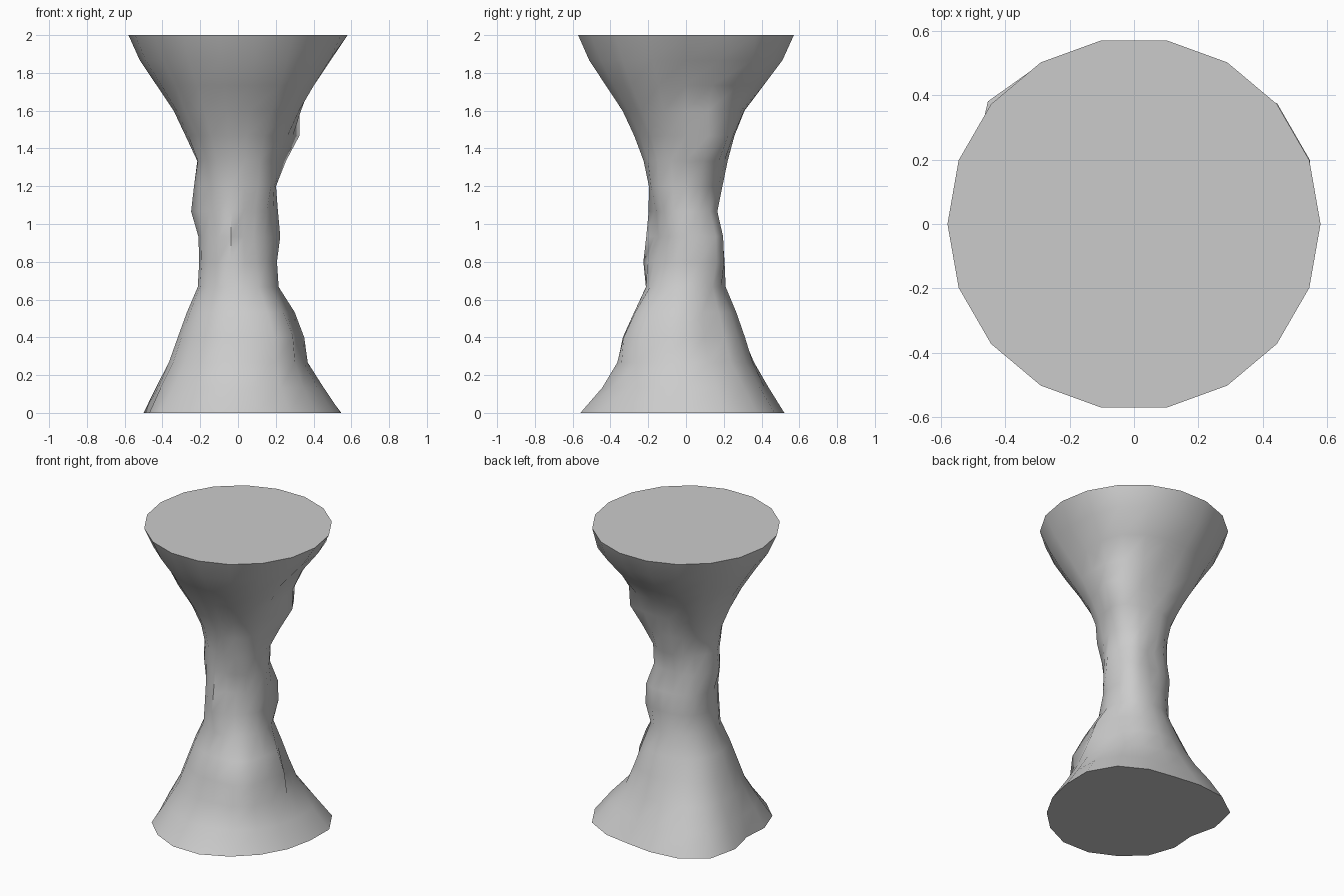
import bpy, bmesh, math

SIDES, HEIGHT = 18, 2.0

# Average radius of each ring, from the base to the top
profile = [.535, .448, .366, .318, .27, .213, .205, .198, .192, .2,
           .228, .278, .34, .43, .52, .58]

# Rocky bumps and hollows: angle (deg), height, amount, angular width, height width
bumps = [
    # foot
    (30, 0.03, .06, 22, .15), (135, 0.10, .07, 24, .28),
    (182, 0.00, -.08, 20, .13), (272, 0.00, .035, 30, .08),
    (85, 0.05, -.035, 16, .18), (310, 0.42, .085, 18, .17),
    (0, 0.46, .045, 13, .12), (20, 0.40, -.04, 12, .15),
    (265, 0.43, .025, 20, .10), (110, 0.45, -.025, 14, .13),
    # waist
    (45, 0.87, .065, 20, .13), (180, 1.10, .06, 22, .13),
    (260, 0.82, .025, 18, .10), (315, 0.88, -.02, 20, .12),
    (0, 0.99, .035, 16, .10), (90, 1.07, -.04, 20, .09),
    (288, 0.98, -.05, 14, .12), (262, 1.00, .015, 12, .10),
    (135, 0.95, .025, 14, .12), (315, 1.20, .03, 18, .12),
    (180, 1.34, -.015, 16, .07), (255, 1.35, -.015, 14, .09),
    # upper flare
    (30, 1.43, .09, 22, .13), (90, 1.58, -.035, 22, .18),
    (5, 1.77, -.055, 18, .13), (45, 1.87, .03, 18, .08),
    (315, 1.65, .03, 20, .14), (135, 1.58, .035, 22, .13),
    (225, 1.58, .03, 20, .10),
]


def radius(row, angle, z):
    r = profile[row]
    if row == len(profile) - 1:      # the top rim is a clean circle
        return r
    for a, h, amount, wa, wz in bumps:
        da = (angle - a + 180) % 360 - 180
        r += amount * math.exp(-(da / wa) ** 2 - ((z - h) / wz) ** 2)
    return r


# Stack of rings skinned into a waisted rock column
bm = bmesh.new()
rings = []
for row in range(len(profile)):
    z = HEIGHT * row / (len(profile) - 1)
    ring = []
    for i in range(SIDES):
        deg = 360 * i / SIDES
        r, t = radius(row, deg, z), math.radians(deg)
        ring.append(bm.verts.new((r * math.cos(t), r * math.sin(t), z)))
    rings.append(ring)

for low, high in zip(rings, rings[1:]):
    for i in range(SIDES):
        j = (i + 1) % SIDES
        bm.faces.new((low[i], low[j], high[j], high[i]))

# Flat caps
bm.faces.new(rings[0][::-1])
bm.faces.new(rings[-1])

mesh = bpy.data.meshes.new("rock_column")
bm.to_mesh(mesh)
bm.free()
column = bpy.data.objects.new("rock_column", mesh)
bpy.context.collection.objects.link(column)

# Smooth sides, crisp cap rims
bpy.context.view_layer.objects.active = column
column.select_set(True)
bpy.ops.object.shade_smooth_by_angle(angle=math.radians(50))
